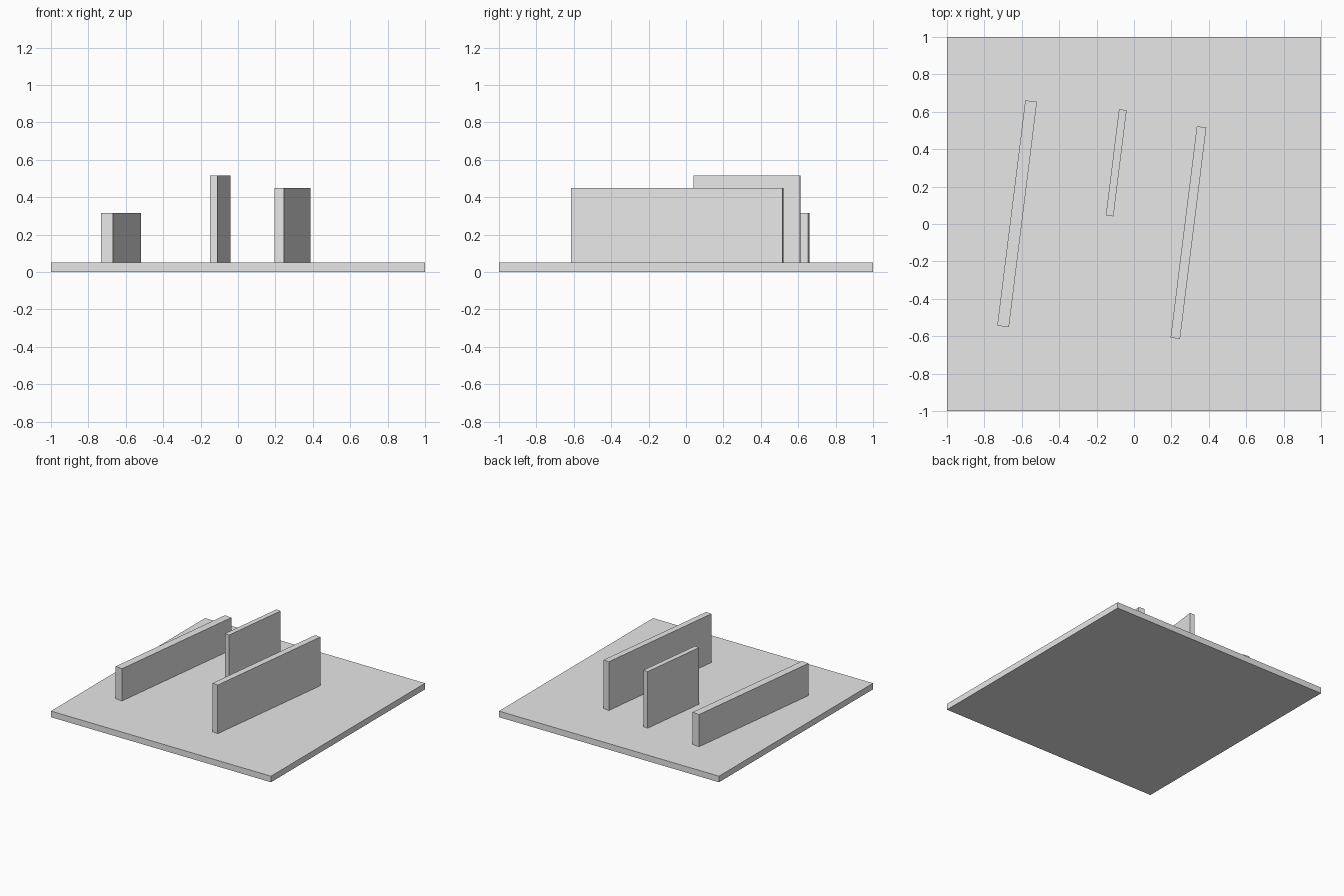
import bpy
import math

default = bpy.data.objects.get("Cube")
if default:
    bpy.data.objects.remove(default, do_unlink=True)

# Single light grey for every part
grey = bpy.data.materials.new("light grey")
grey.use_nodes = True
colour = (0.8, 0.8, 0.8, 1)
grey.diffuse_color = colour
grey.node_tree.nodes["Principled BSDF"].inputs["Base Color"].default_value = colour

BASE_TOP = 0.05
TILT = math.radians(-7.1)


def box(name, x, y, width, length, bottom, top, angle=0):
    """Add a flat-sided box standing between two heights."""
    bpy.ops.mesh.primitive_cube_add(size=1, location=(x, y, (bottom + top) / 2),
                                    rotation=(0, 0, angle))
    part = bpy.context.object
    part.name = name
    part.scale = (width, length, top - bottom)
    bpy.ops.object.transform_apply(location=False, rotation=False, scale=True)
    part.data.materials.append(grey)
    return part


# Square ground slab
box("base_slab", 0, 0, 2, 2, 0, BASE_TOP)

# Three parallel upright walls, all turned by the same angle
box("right_wall", -0.625, 0.055, 0.063, 1.214, BASE_TOP, 0.315, TILT)
box("middle_wall", -0.095, 0.327, 0.041, 0.572, BASE_TOP, 0.515, TILT)
box("left_wall", 0.291, -0.046, 0.051, 1.139, BASE_TOP, 0.45, TILT)
